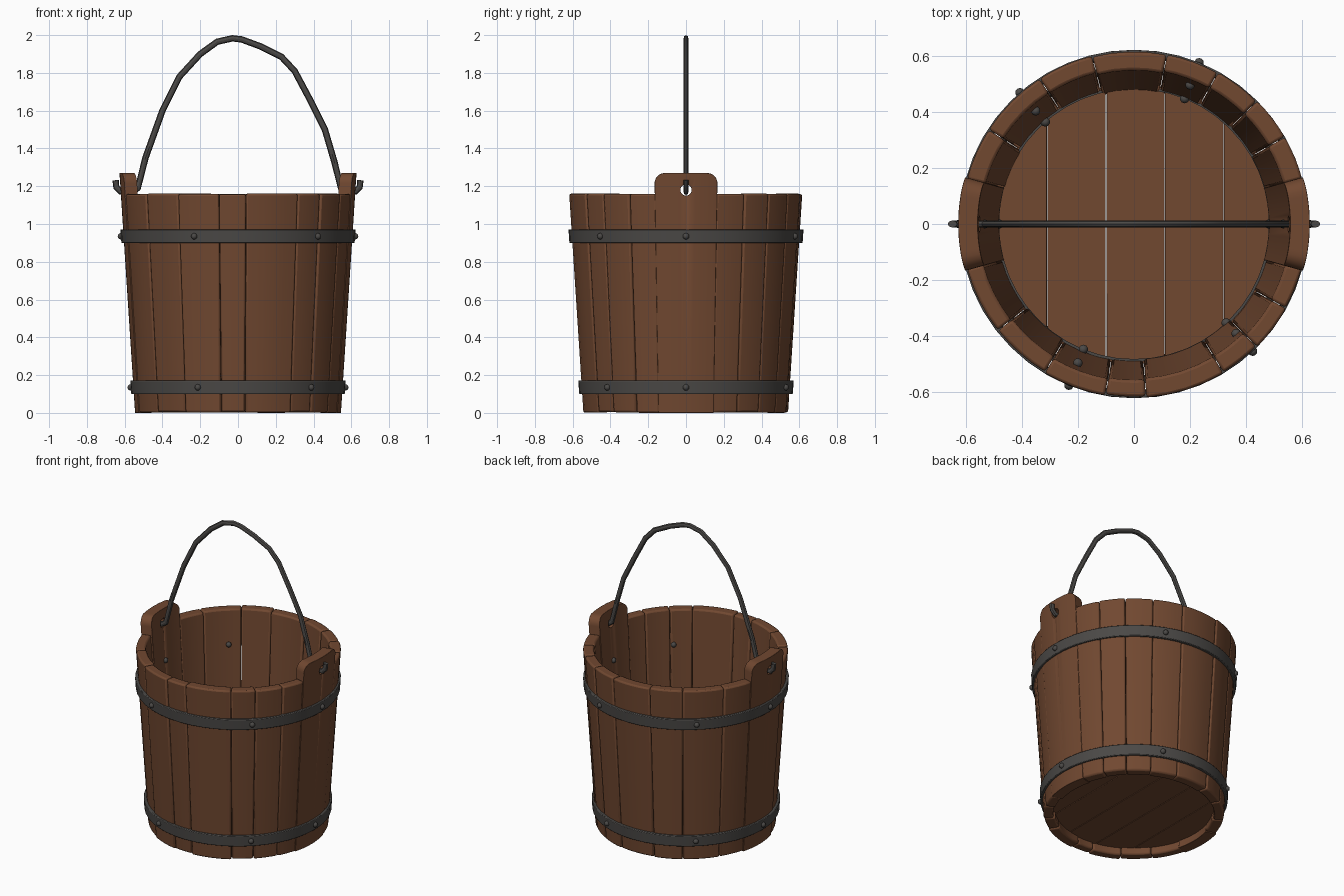
import bpy, bmesh, math, random
from mathutils import Vector

random.seed(4)
cube = bpy.data.objects.get("Cube")
if cube:
    bpy.data.objects.remove(cube, do_unlink=True)

HEIGHT = 1.16
EAR = 15.5      # half angle of an ear stave, in degrees


def material(name, rgb, metallic=0.0):
    m = bpy.data.materials.new(name)
    m.use_nodes = True
    m.diffuse_color = (*rgb, 1)
    m.node_tree.nodes["Principled BSDF"].inputs["Base Color"].default_value = (*rgb, 1)
    return m


wood = material("brown_wood", (0.165, 0.065, 0.03))
iron = material("dark_iron", (0.07, 0.066, 0.062))


def finish(bm, name, mat, bevel=0.0):
    """Turn a bmesh into a smooth-shaded object with softened edges."""
    bmesh.ops.recalc_face_normals(bm, faces=bm.faces)
    mesh = bpy.data.meshes.new(name)
    bm.to_mesh(mesh)
    bm.free()
    mesh.materials.append(mat)
    ob = bpy.data.objects.new(name, mesh)
    bpy.context.collection.objects.link(ob)
    if bevel:
        mod = ob.modifiers.new("Bevel", 'BEVEL')
        mod.width, mod.segments, mod.limit_method = bevel, 2, 'ANGLE'
        mod.angle_limit = math.radians(40)
    smooth(ob)
    return ob


def smooth(ob):
    bpy.ops.object.select_all(action='DESELECT')
    ob.select_set(True)
    bpy.context.view_layer.objects.active = ob
    bpy.ops.object.shade_smooth_by_angle(angle=math.radians(35))


def wall(z):
    """Outer radius of the bucket at a height."""
    return 0.543 + 0.065 * z


def polar(deg, r, z):
    """Angle 0 is the front, 90 is the model's left."""
    a = math.radians(deg)
    return Vector((r * math.sin(a), -r * math.cos(a), z))


def loft(bm, loops, closed=False):
    """Bridge a row of four-cornered sections."""
    rows = [[bm.verts.new(p) for p in loop] for loop in loops]
    pairs = list(zip(rows, rows[1:]))
    if closed:
        pairs.append((rows[-1], rows[0]))
    else:
        bm.faces.new(rows[0])
        bm.faces.new(rows[-1])
    for a, b in pairs:
        for i in range(4):
            j = (i + 1) % 4
            bm.faces.new((a[i], a[j], b[j], b[i]))


def section(deg, z0, z1, out, thick):
    """Cross-section of the leaning wall at one angle."""
    return [polar(deg, wall(z0) + out, z0), polar(deg, wall(z1) + out, z1),
            polar(deg, wall(z1) + out - thick, z1), polar(deg, wall(z0) + out - thick, z0)]


# Plain staves of uneven width, front then back
fronts = [-75, -52, -31, -9.5, 4, 31, 45, 61, 75]
backs = [105, 120, 135, 151, 169, 194, 213, 237, 255]
bounds = [list(zip(s, s[1:])) for s in (fronts, backs)]
for n, (a, b) in enumerate(bounds[0] + bounds[1]):
    bm = bmesh.new()
    out, thick = random.uniform(-0.003, 0.004), random.uniform(0.058, 0.072)
    top, low = HEIGHT + random.uniform(-0.004, 0.002), random.uniform(0, 0.005)
    a, b = a + 0.1, b - 0.1
    loft(bm, [section(a + (b - a) * i / 4, low, top, out, thick) for i in range(5)])
    finish(bm, f"stave_{n + 1}", wood, 0.01)

# Tall ear staves with rounded corners and a hole for the handle
for side, mid in (("left", 90), ("right", -90)):
    bm = bmesh.new()
    loops = []
    corner = 0.055
    for i in range(-10, 11):
        t = math.sin(math.pi / 2 * i / 10)
        inset = min((1 - abs(t)) * 0.165, corner)
        drop = corner - math.sqrt(corner ** 2 - (corner - inset) ** 2)
        loops.append(section(mid + t * EAR, 0, 1.27 - drop, 0.002, 0.07))
    loft(bm, loops)
    ear = finish(bm, f"ear_stave_{side}", wood)
    bpy.ops.mesh.primitive_cylinder_add(
        vertices=16, radius=0.03, depth=0.4, rotation=(0, math.pi / 2, 0),
        location=(math.copysign(0.59, mid), 0, 1.18))
    cutter = bpy.context.object
    cutter.hide_render = True
    cut = ear.modifiers.new("Hole", 'BOOLEAN')
    cut.object, cut.solver = cutter, 'EXACT'
    bpy.context.view_layer.objects.active = ear
    bpy.ops.object.modifier_apply(modifier="Hole")
    bpy.data.objects.remove(cutter, do_unlink=True)
    mod = ear.modifiers.new("Bevel", 'BEVEL')
    mod.width, mod.segments, mod.limit_method = 0.012, 2, 'ANGLE'
    mod.angle_limit = math.radians(40)

# Floor boards running front to back, trimmed to a circle
edges = [-0.495, -0.31, -0.1, 0.11, 0.32, 0.495]
for n, (a, b) in enumerate(zip(edges, edges[1:])):
    bm = bmesh.new()
    loops = []
    for i in range(13):
        x = a + 0.001 + (b - a - 0.002) * i / 12
        y = math.sqrt(0.5 ** 2 - x * x)
        loops.append([(x, -y, 0.05), (x, y, 0.05), (x, y, 0.1), (x, -y, 0.1)])
    loft(bm, loops)
    finish(bm, f"floor_board_{n + 1}", wood, 0.003)

# Iron hoops and their rivets, which show on both sides of the wall
for name, z in (("upper", 0.935), ("lower", 0.135)):
    bm = bmesh.new()
    loft(bm, [section(i * 7.5, z - 0.036, z + 0.036, 0.016, 0.024) for i in range(48)], True)
    finish(bm, f"{name}_hoop", iron, 0.004)
    bm = bmesh.new()
    for deg in (-139, -90, -22, 43, 90, 158):
        for r in (wall(z) + 0.017, wall(z) - 0.069):
            made = bmesh.ops.create_uvsphere(bm, u_segments=10, v_segments=6, radius=0.017)
            bmesh.ops.translate(bm, verts=made["verts"], vec=polar(deg, r, z))
    finish(bm, f"{name}_hoop_rivets", iron)

# Thin ring around the inside of the floor
bm = bmesh.new()
loft(bm, [[polar(i * 7.5, r, z) for r, z in ((0.482, 0.095), (0.482, 0.115), (0.492, 0.115), (0.492, 0.095))]
          for i in range(48)], True)
finish(bm, "floor_ring", iron)

# Bent rod handle with a hook at each end
path = [(-0.648, 1.232), (-0.644, 1.195), (-0.622, 1.172), (-0.56, 1.17), (-0.53, 1.19),
        (-0.49, 1.35), (-0.4, 1.6), (-0.31, 1.78), (-0.2, 1.9), (-0.11, 1.965),
        (-0.03, 1.983), (0.02, 1.977), (0.12, 1.94), (0.23, 1.885), (0.3, 1.81),
        (0.38, 1.66), (0.46, 1.5), (0.51, 1.33), (0.545, 1.19), (0.575, 1.17),
        (0.622, 1.172), (0.644, 1.195), (0.648, 1.232)]
curve = bpy.data.curves.new("handle", 'CURVE')
curve.dimensions = '3D'
curve.bevel_depth, curve.bevel_resolution, curve.use_fill_caps = 0.017, 2, True
spline = curve.splines.new('POLY')
spline.points.add(len(path) - 1)
for point, (x, z) in zip(spline.points, path):
    point.co = (x, 0, z, 1)
curve.materials.append(iron)
handle = bpy.data.objects.new("handle", curve)
bpy.context.collection.objects.link(handle)
handle.scale.y = 0.75
bpy.ops.object.select_all(action='DESELECT')
handle.select_set(True)
bpy.context.view_layer.objects.active = handle
bpy.ops.object.convert(target='MESH')
smooth(bpy.context.object)
